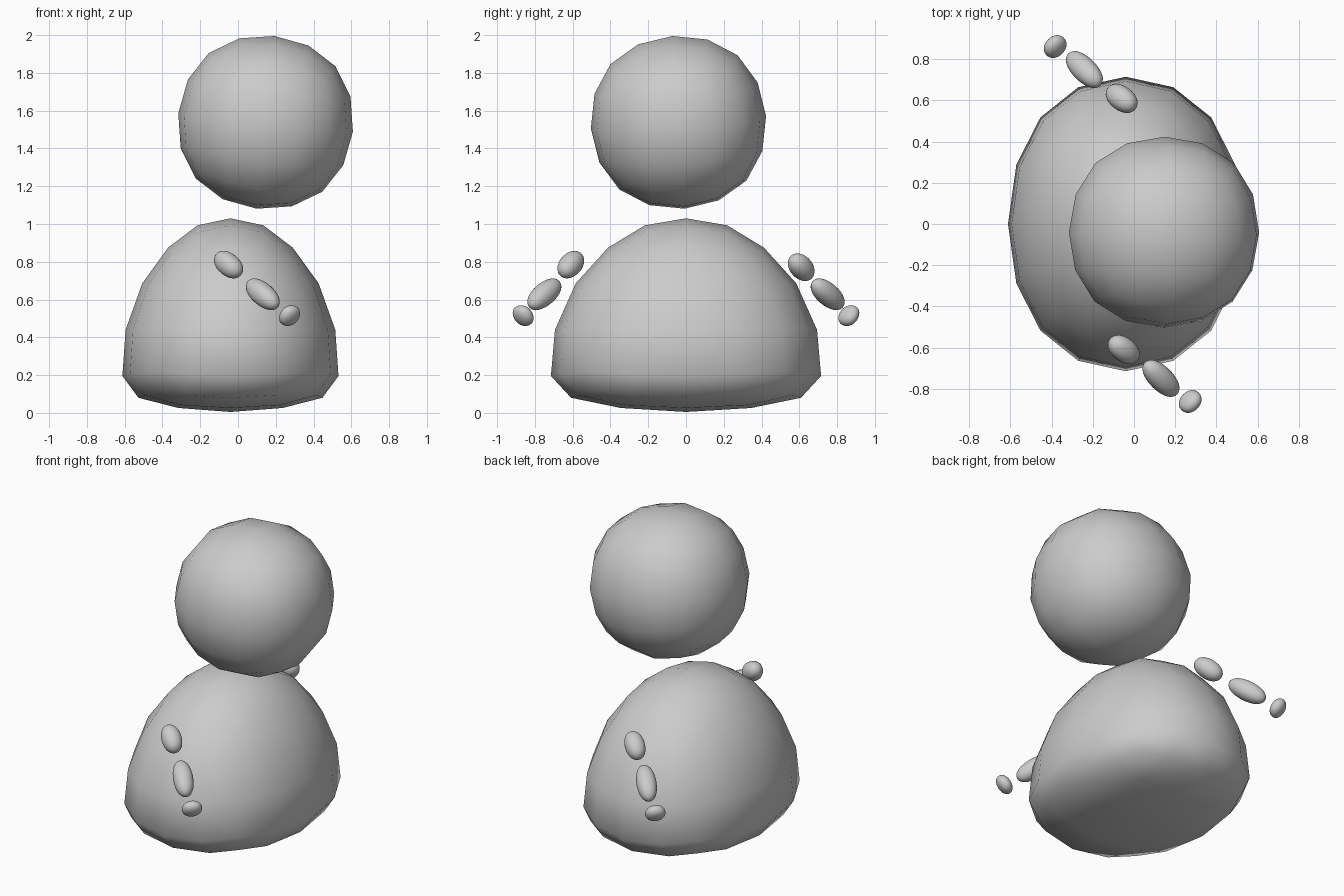
import bpy, math
from mathutils import Vector, Matrix

if "Cube" in bpy.data.objects:
    bpy.data.objects.remove(bpy.data.objects["Cube"])


def blob(name, levels):
    # subdivided cube ball, about 1 unit in radius
    bpy.ops.mesh.primitive_cube_add(size=2 / 0.84)
    ob = bpy.context.object
    ob.name = name
    mod = ob.modifiers.new("round", 'SUBSURF')
    mod.levels = mod.render_levels = levels
    bpy.ops.object.modifier_apply(modifier=mod.name)
    bpy.ops.object.shade_smooth()
    return ob


# head: slightly tilted ball
head = blob("head", 2)
head.data.transform(Matrix.Diagonal((0.465, 0.465, 0.461, 1)))
head.rotation_euler = (math.radians(4), math.radians(6), 0)
head.location = (0.146, -0.04, 1.538)

# body: ball reshaped by a (radius, height) profile from top to bottom
PROFILE = [(0, 1.03), (0.17, 0.995), (0.33, 0.875), (0.47, 0.68), (0.555, 0.44),
           (0.573, 0.20), (0.487, 0.08), (0.27, 0.025), (0, 0.005)]


def sample(t):
    # smooth interpolation, mirrored past both poles
    n = len(PROFILE) - 1
    i = min(int(t), n - 1)
    f = t - i
    pts = [Vector(p) for p in PROFILE]
    pts = [Vector((-pts[1].x, pts[1].y))] + pts + [Vector((-pts[-2].x, pts[-2].y))]
    a, b, c, d = pts[i:i + 4]
    return 0.5 * (2 * b + (c - a) * f + (2 * a - 5 * b + 4 * c - d) * f ** 2
                  + (3 * b - a - 3 * c + d) * f ** 3)


body = blob("body", 2)
for v in body.data.vertices:
    theta = math.acos(max(-1, min(1, v.co.normalized().z)))
    r, z = sample(theta / (math.pi / 8))
    phi = math.atan2(v.co.y, v.co.x)
    r *= 1 + 0.02 * math.sin(2 * phi) ** 2 * math.sin(theta) ** 2
    v.co = (r * math.cos(phi), 1.25 * r * math.sin(phi), max(z, 0))
body.location.x = -0.04

# arms: three beads each, the second arm is the first turned half round
AXIS_X = -0.055
BEADS = [("upper_arm", (0.005, -0.61, 0.778), (0.66, -0.5, -0.56), 0.093, 0.059),
         ("forearm", (0.186, -0.75, 0.628), (0.6, -0.6, -0.52), 0.124, 0.059),
         ("hand", (0.328, -0.862, 0.515), (0.58, -0.58, -0.58), 0.040, 0.060)]
for side, s in (("front", 1), ("back", -1)):
    for part, (x, y, z), (dx, dy, dz), along, across in BEADS:
        ob = blob(side + "_" + part, 3)
        ob.data.transform(Matrix.Diagonal((across, across, along, 1)))
        ob.rotation_euler = Vector((s * dx, s * dy, dz)).to_track_quat('Z', 'Y').to_euler()
        lift = 0.007 * s if part == "upper_arm" else 0
        ob.location = (AXIS_X + s * x, s * y, z + lift)
